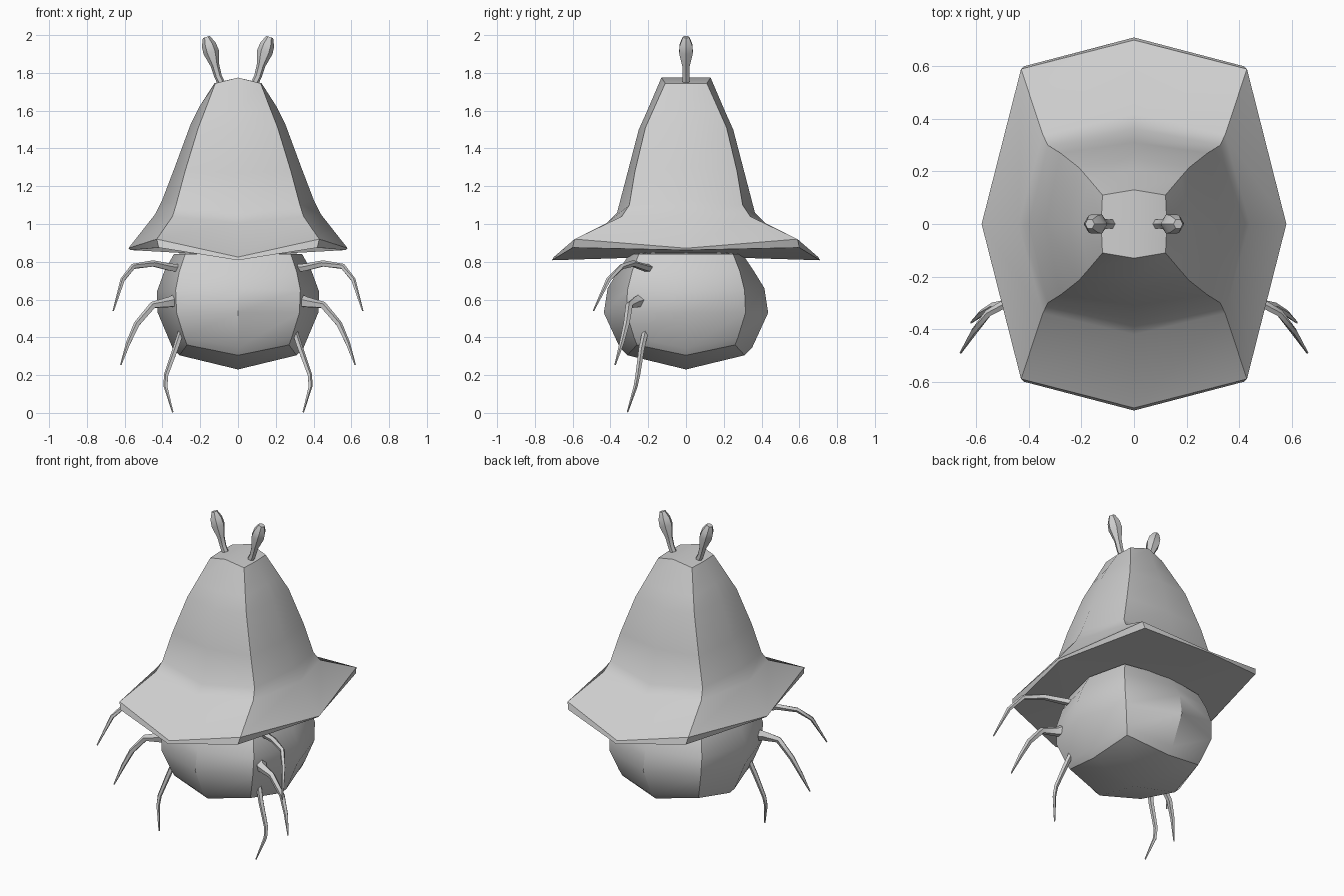
import bpy, bmesh, math
from mathutils import Vector

if "Cube" in bpy.data.objects:
    bpy.data.objects.remove(bpy.data.objects["Cube"])

grey = bpy.data.materials.new("light_grey")
grey.diffuse_color = (0.62, 0.62, 0.62, 1)
grey.use_nodes = True
grey.node_tree.nodes["Principled BSDF"].inputs["Base Color"].default_value = grey.diffuse_color


def finish(name, bm, angle):
    bmesh.ops.recalc_face_normals(bm, faces=bm.faces)
    mesh = bpy.data.meshes.new(name)
    bm.to_mesh(mesh)
    bm.free()
    mesh.materials.append(grey)
    ob = bpy.data.objects.new(name, mesh)
    bpy.context.collection.objects.link(ob)
    bpy.ops.object.select_all(action='DESELECT')
    bpy.context.view_layer.objects.active = ob
    ob.select_set(True)
    bpy.ops.object.shade_smooth_by_angle(angle=math.radians(angle))
    return ob


def loft(bm, rings, start, end):
    """Skin rings of points and close both ends with a fan to a point."""
    loops = [[bm.verts.new(p) for p in r] for r in rings]
    n = len(loops[0])
    for a, b in zip(loops, loops[1:]):
        for i in range(n):
            j = (i + 1) % n
            bm.faces.new((a[i], a[j], b[j], b[i]))
    for loop, tip in ((loops[0], start), (loops[-1], end)):
        t = bm.verts.new(tip)
        for i in range(n):
            bm.faces.new((loop[i], loop[(i + 1) % n], t))


def octagon(mx, mxz, my, myz, cx, cy, cz):
    """Side middles, front/back middles and four corners, each with its height."""
    return [(mx, 0, mxz), (cx, cy, cz), (0, my, myz), (-cx, cy, cz),
            (-mx, 0, mxz), (-cx, -cy, cz), (0, -my, myz), (cx, -cy, cz)]


def tube(name, points, radii, sides, angle):
    """Tapered limb following a path, with its mirrored twin."""
    pts = [Vector(p) for p in points]
    for label, s in (("right", 1), ("left", -1)):
        rings = []
        for i, p in enumerate(pts):
            d = (pts[min(i + 1, len(pts) - 1)] - pts[max(i - 1, 0)]).normalized()
            u = d.cross(Vector((0, 1, 0))).normalized()
            v = d.cross(u)
            ring = []
            for k in range(sides):
                a = math.tau * k / sides
                q = p + radii[i] * (u * math.cos(a) + v * math.sin(a))
                ring.append((q.x * s, q.y, q.z))
            rings.append(ring)
        ends = [(p.x * s, p.y, p.z) for p in (pts[0], pts[-1])]
        bm = bmesh.new()
        loft(bm, rings, *ends)
        finish(f"{name}_{label}", bm, angle)


# Bell-shaped hat with a drooping brim
bm = bmesh.new()
loft(bm, [
    octagon(.57, .862, .71, .808, .42, .60, .875),
    octagon(.58, .872, .70, .825, .43, .59, .92),
    octagon(.44, 1.05, .42, 1.005, .347, .34, 1.04),
    octagon(.40, 1.13, .365, 1.06, .328, .30, 1.10),
    octagon(.335, 1.30, .31, 1.27, .28, .27, 1.28),
    octagon(.25, 1.53, .25, 1.50, .21, .215, 1.51),
    octagon(.205, 1.62, .205, 1.60, .175, .175, 1.60),
    octagon(.125, 1.745, .13, 1.775, .12, .11, 1.745),
], (0, 0, .83), (0, 0, 1.775))
finish("hat", bm, 38)

# Rounded, boxy body
bm = bmesh.new()
loft(bm, [
    octagon(.31, .305, .31, .305, .27, .26, .36),
    octagon(.345, .34, .35, .345, .285, .275, .40),
    octagon(.425, .53, .435, .53, .325, .315, .53),
    octagon(.43, .64, .415, .66, .33, .31, .65),
    octagon(.39, .75, .36, .75, .31, .285, .75),
    octagon(.34, .84, .30, .84, .28, .25, .84),
], (0, 0, .23), (0, 0, .87))
finish("body", bm, 36)

# Three pairs of thin bent legs
tube("upper_leg", [(.29, -.18, .76), (.36, -.22, .77), (.45, -.28, .79),
                   (.555, -.34, .775), (.61, -.41, .705), (.66, -.49, .54)],
     [.024, .021, .018, .015, .013, .004], 5, 40)
tube("middle_leg", [(.30, -.22, .60), (.36, -.27, .585), (.45, -.30, .57),
                    (.535, -.315, .47), (.58, -.34, .37), (.62, -.375, .255)],
     [.045, .03, .02, .017, .013, .004], 5, 40)
tube("lower_leg", [(.30, -.215, .43), (.33, -.235, .34), (.38, -.255, .20),
                   (.383, -.267, .14), (.345, -.31, .004)],
     [.017, .016, .013, .011, .004], 5, 40)

# Club-tipped antennae
tube("antenna", [(.085, 0, 1.74), (.105, 0, 1.78), (.122, 0, 1.84),
                 (.142, 0, 1.91), (.155, 0, 1.95), (.168, 0, 1.99)],
     [.020, .020, .023, .042, .038, .019], 6, 50)
